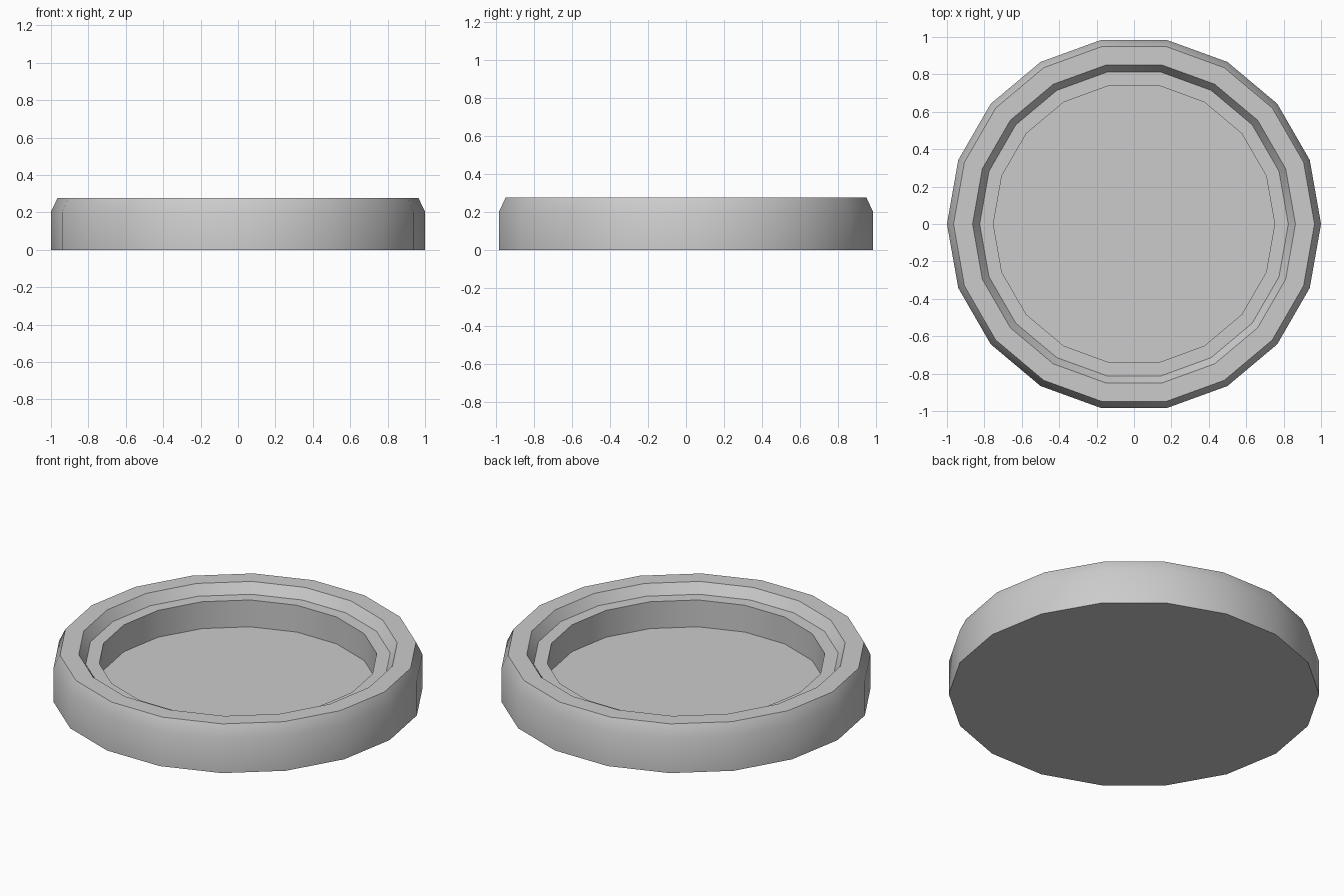
import bpy, bmesh, math

if "Cube" in bpy.data.objects:
    bpy.data.objects.remove(bpy.data.objects["Cube"])

SIDES = 18
# Cross-section (radius, height) from outer base up over the rim to the floor
PROFILE = [(1.0, 0.0), (1.0, 0.203), (0.965, 0.277), (0.863, 0.277),
           (0.825, 0.218), (0.752, 0.218), (0.752, 0.058)]

bm = bmesh.new()

# One ring of vertices per profile point
rings = [[bm.verts.new((r * math.cos(2 * math.pi * i / SIDES),
                        r * math.sin(2 * math.pi * i / SIDES), z))
          for i in range(SIDES)] for r, z in PROFILE]

# Walls, bevels, rim and inner ledge
for low, high in zip(rings, rings[1:]):
    for i in range(SIDES):
        j = (i + 1) % SIDES
        bm.faces.new((low[i], low[j], high[j], high[i]))

# Underside and recessed floor
bm.faces.new(rings[0][::-1])
bm.faces.new(rings[-1])
bmesh.ops.recalc_face_normals(bm, faces=bm.faces)

mesh = bpy.data.meshes.new("round_tray")
bm.to_mesh(mesh)
bm.free()
tray = bpy.data.objects.new("round_tray", mesh)
bpy.context.collection.objects.link(tray)

# Smooth round sides, sharp rim edges
bpy.context.view_layer.objects.active = tray
tray.select_set(True)
bpy.ops.object.shade_smooth_by_angle(angle=math.radians(30))
